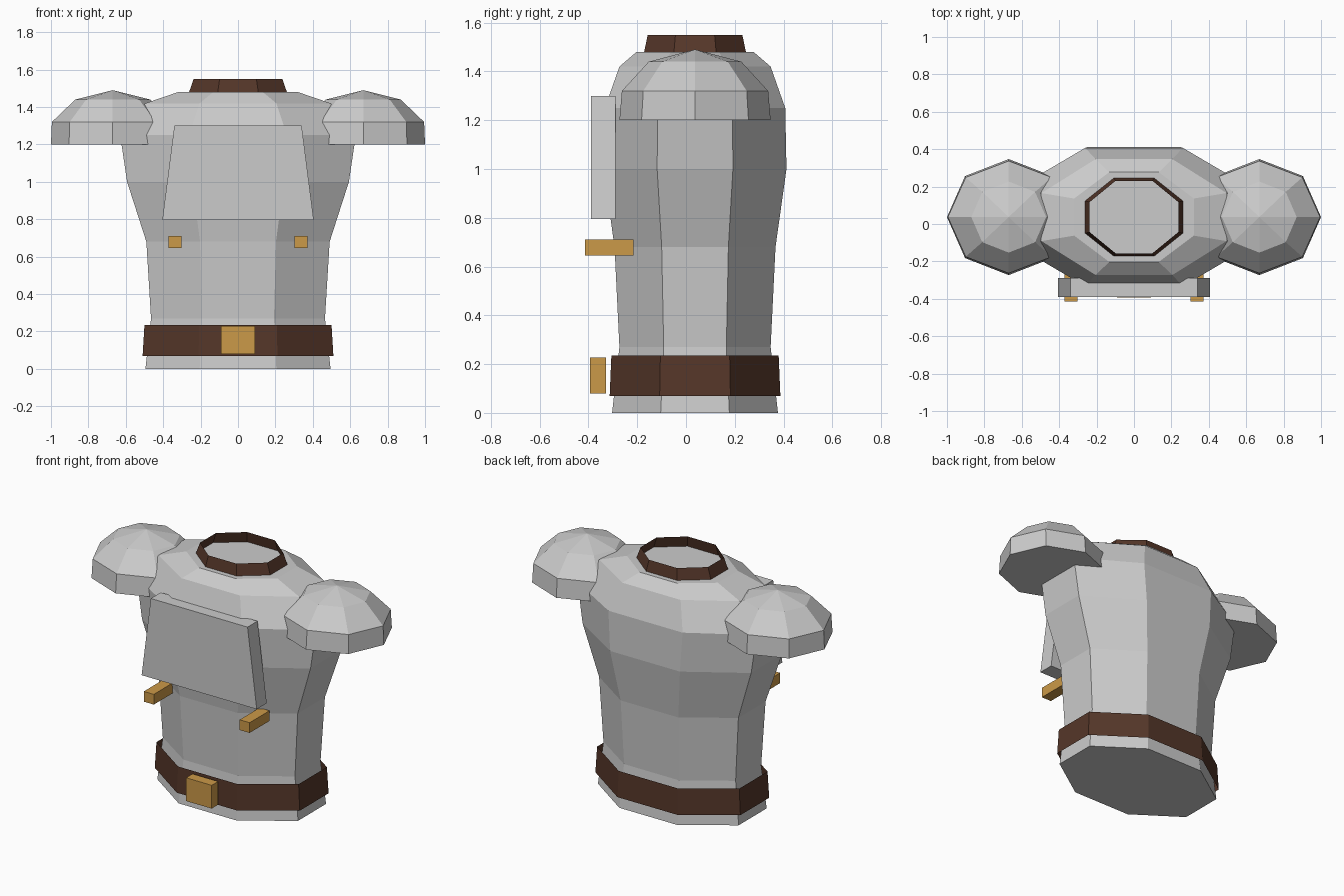
import bpy, bmesh
from math import cos, sin, pi

if "Cube" in bpy.data.objects:
    bpy.data.objects.remove(bpy.data.objects["Cube"])

CY = 0.037          # y of the body axis
K = cos(pi / 8)     # flat-to-flat factor of a turned octagon


def material(name, rgb):
    m = bpy.data.materials.new(name)
    m.diffuse_color = (*rgb, 1)
    m.use_nodes = True
    m.node_tree.nodes["Principled BSDF"].inputs["Base Color"].default_value = m.diffuse_color
    return m


leather = material("leather", (0.09, 0.037, 0.022))
brass = material("brass", (0.60, 0.32, 0.065))


def finish(name, bm, mat=None):
    bmesh.ops.recalc_face_normals(bm, faces=bm.faces)
    me = bpy.data.meshes.new(name)
    bm.to_mesh(me)
    bm.free()
    ob = bpy.data.objects.new(name, me)
    bpy.context.collection.objects.link(ob)
    if mat:
        me.materials.append(mat)
    return ob


def loft(name, rings, cx=0, turn=pi / 8, bottom=True, top=True, apex=None, mat=None):
    """Stack octagons given as (z, x radius, y radius)."""
    bm = bmesh.new()
    loops = []
    for z, rx, ry in rings:
        loops.append([bm.verts.new((cx + rx * cos(turn + i * pi / 4),
                                    CY + ry * sin(turn + i * pi / 4), z)) for i in range(8)])
    for a, b in zip(loops, loops[1:]):
        for i in range(8):
            j = (i + 1) % 8
            bm.faces.new((a[i], a[j], b[j], b[i]))
    if bottom:
        bm.faces.new(loops[0][::-1])
    if apex:
        tip = bm.verts.new((cx, CY, apex))
        for i in range(8):
            bm.faces.new((loops[-1][i], loops[-1][(i + 1) % 8], tip))
    elif top:
        bm.faces.new(loops[-1])
    return finish(name, bm, mat)


def box(name, x, y, z, taper=1, mat=None):
    """Box from ranges; taper narrows the top in x."""
    bm = bmesh.new()
    bmesh.ops.create_cube(bm, size=1)
    for v in bm.verts:
        s = taper if v.co.z > 0 else 1
        v.co = [(r[0] + r[1]) / 2 + c * (r[1] - r[0]) * f
                for r, c, f in zip((x, y, z), v.co, (s, 1, 1))]
    return finish(name, bm, mat)


def flats(*rings):
    """Convert half widths across flats to octagon radii."""
    return [(z, x / K, y / K) for z, x, y in rings]


# torso shell
loft("torso", flats((0, 0.495, 0.34), (0.27, 0.465, 0.31), (0.68, 0.49, 0.33),
                    (1.0, 0.593, 0.375), (1.25, 0.63, 0.37),
                    (1.42, 0.495, 0.31), (1.48, 0.32, 0.24)))

# open leather bands
loft("belt", flats((0.07, 0.51, 0.35), (0.235, 0.50, 0.343)),
     bottom=False, top=False, mat=leather)
loft("collar", flats((1.478, 0.262, 0.209), (1.55, 0.237, 0.194)),
     bottom=False, top=False, mat=leather)

# chest plate and buckle
box("chest_plate", (-0.405, 0.405), (-0.39, -0.29), (0.795, 1.3), taper=0.84)
box("belt_buckle", (-0.09, 0.09), (-0.393, -0.328), (0.08, 0.228), mat=brass)

# shoulder domes and strap pins, both sides
for side, s in (("left", -1), ("right", 1)):
    loft(side + "_shoulder_guard",
         [(1.2, 0.33, 0.31), (1.32, 0.325, 0.30), (1.44, 0.2, 0.19)],
         cx=s * 0.67, turn=0, apex=1.49)
    box(side + "_strap_pin", (s * 0.337 - 0.035, s * 0.337 + 0.035),
        (-0.415, -0.215), (0.645, 0.71), mat=brass)
